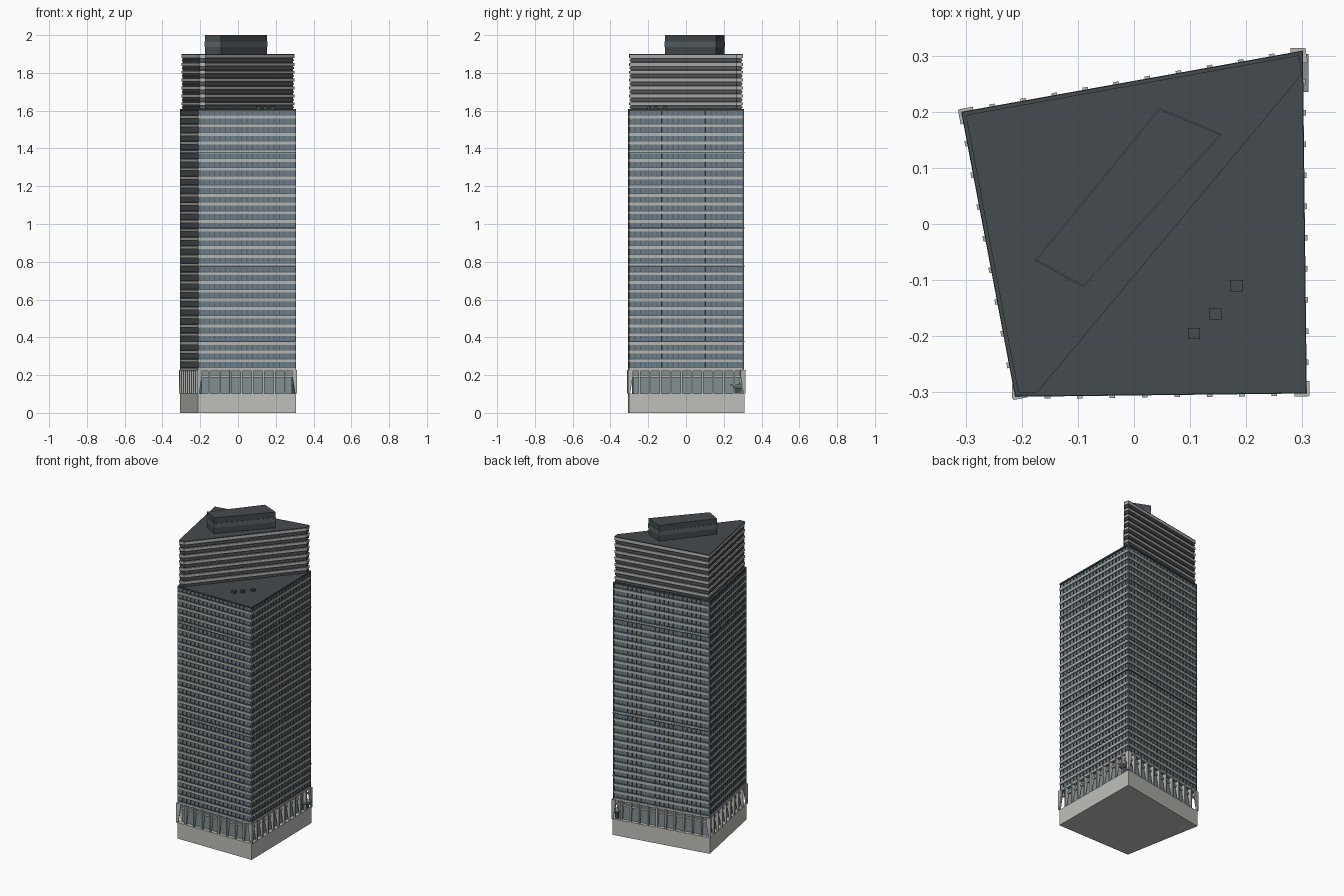
import bpy, bmesh
from mathutils import Vector

if "Cube" in bpy.data.objects:
    bpy.data.objects.remove(bpy.data.objects["Cube"])

FOOT = [(-0.212, -0.308), (0.308, -0.302), (0.301, 0.309), (-0.308, 0.2)]
CROWN = [(-0.212, -0.308), (-0.169, -0.307), (0.306, 0.264), (0.301, 0.309), (-0.308, 0.2)]
PENT = [(-0.177, -0.065), (-0.09, -0.113), (0.157, 0.16), (0.045, 0.207)]


def material(name, rgb):
    m = bpy.data.materials.new(name)
    m.diffuse_color = (*rgb, 1)
    m.use_nodes = True
    m.node_tree.nodes["Principled BSDF"].inputs["Base Color"].default_value = m.diffuse_color
    return m


STONE = material("pale_stone", (0.52, 0.52, 0.49))
BAND = material("band_grey", (0.46, 0.47, 0.45))
GLASS = material("blue_glass", (0.15, 0.21, 0.25))
LOBBY = material("lobby_glass", (0.22, 0.28, 0.29))
DARK = material("dark_roof", (0.06, 0.07, 0.075))
SMOKE = material("smoked_glass", (0.05, 0.05, 0.05))
FRAME = material("frame_grey", (0.10, 0.12, 0.13))


def inset(poly, d):
    """Move every edge of a counter-clockwise polygon inwards by d."""
    pts = [Vector(p) for p in poly]
    out = []
    for i, p in enumerate(pts):
        a = (p - pts[i - 1]).normalized()
        b = (pts[(i + 1) % len(pts)] - p).normalized()
        na, nb = Vector((-a.y, a.x)), Vector((-b.y, b.x))
        out.append(p + (na + nb) * d / (1 + na.dot(nb)))
    return out


def finish(name, bm, mat):
    bmesh.ops.recalc_face_normals(bm, faces=bm.faces)
    me = bpy.data.meshes.new(name)
    bm.to_mesh(me)
    bm.free()
    me.materials.append(mat)
    ob = bpy.data.objects.new(name, me)
    bpy.context.collection.objects.link(ob)
    return ob


def add_solid(bm, low, high):
    """Join two matching 3D loops into a closed solid."""
    a, b = [bm.verts.new(p) for p in low], [bm.verts.new(p) for p in high]
    bm.faces.new(a[::-1])
    bm.faces.new(b)
    for i in range(len(a)):
        j = (i + 1) % len(a)
        bm.faces.new((a[i], a[j], b[j], b[i]))


def prism(name, poly, z0, z1, mat):
    bm = bmesh.new()
    add_solid(bm, [(p[0], p[1], z0) for p in poly], [(p[0], p[1], z1) for p in poly])
    return finish(name, bm, mat)


def bands(name, poly, d0, d1, levels, mat):
    """Stack of hollow rings, between insets d0 and d1, one per (z0, z1)."""
    bm = bmesh.new()
    outer, inner = inset(poly, d0), inset(poly, d1)
    for z0, z1 in levels:
        loops = [[bm.verts.new((p.x, p.y, z)) for p in ring]
                 for ring, z in ((outer, z0), (outer, z1), (inner, z1), (inner, z0))]
        for k in range(4):
            a, b = loops[k], loops[(k + 1) % 4]
            for i in range(len(a)):
                j = (i + 1) % len(a)
                bm.faces.new((a[i], a[j], b[j], b[i]))
    return finish(name, bm, mat)


def fins(name, poly, bays, width, profile, mat):
    """Vertical fins along each edge; profile is (inward depth, z) points."""
    bm = bmesh.new()
    for i, p in enumerate(poly):
        p, q = Vector(p), Vector(poly[(i + 1) % len(poly)])
        t = (q - p).normalized()
        n = Vector((-t.y, t.x))
        count = max(1, round(bays * (q - p).length / 0.58))
        for k in range(count + 1):
            c = p.lerp(q, k / count)
            sides = []
            for s in (-width / 2, width / 2):
                pts = [c + t * s + n * d for d, z in profile]
                sides.append([(v.x, v.y, z) for v, (d, z) in zip(pts, profile)])
            add_solid(bm, *sides)
    return finish(name, bm, mat)


def box(name, x0, x1, y0, y1, z0, z1, mat):
    return prism(name, [(x0, y0), (x1, y0), (x1, y1), (x0, y1)], z0, z1, mat)


# Plinth and recessed lobby with tapering columns
prism("plinth", FOOT, 0, 0.102, STONE)
prism("lobby_glazing", inset(FOOT, 0.022), 0.102, 0.225, LOBBY)
fins("lobby_columns", FOOT, 10, 0.010,
     [(-0.004, 0.102), (0.006, 0.102), (0.022, 0.2), (0.022, 0.228), (-0.004, 0.228)], BAND)
bands("lobby_transom", FOOT, 0.012, 0.024, [(0.188, 0.2)], BAND)

# Main tower: glass core, floor bands and mullions
Z0, Z1, FLOORS = 0.222, 1.605, 30
h = (Z1 - Z0) / FLOORS
prism("tower_glass", inset(FOOT, 0.008), Z0, Z1 - 0.002, GLASS)
bands("tower_floor_bands", FOOT, 0.001, 0.009,
      [(Z0 + i * h, Z0 + i * h + 0.015) for i in range(FLOORS)], BAND)
bands("tower_sill_bands", FOOT, 0.004, 0.009,
      [(Z0 + i * h + 0.015, Z0 + i * h + 0.019) for i in range(FLOORS)], FRAME)
fins("tower_mullions", inset(FOOT, 0.003), 20, 0.004,
     [(0, Z0), (0.006, Z0), (0.006, Z1), (0, Z1)], FRAME)
bands("tower_joints", FOOT, 0.0, 0.009, [(z, z + 0.006) for z in (0.375, 0.775, 0.975, 1.375)], FRAME)
prism("terrace_roof", inset(FOOT, 0.001), Z1 - 0.006, Z1 + 0.003, DARK)

# Crown on the rear diagonal half
C0, C1, CF = 1.608, 1.9, 7
ch = (C1 - C0) / CF
prism("crown_glass", inset(CROWN, 0.013), C0, C1 - 0.005, SMOKE)
bands("crown_floor_bands", CROWN, 0.007, 0.014,
      [(C0 + (i + 0.5) * ch, C0 + (i + 0.5) * ch + 0.015) for i in range(CF)], BAND)
bands("crown_dark_bands", CROWN, 0.009, 0.014,
      [(C0 + (i + 0.12) * ch, C0 + (i + 0.32) * ch) for i in range(CF)], FRAME)
prism("crown_roof", inset(CROWN, 0.007), C1 - 0.006, C1, DARK)

# Plant room with louvre bands
prism("plant_room", inset(PENT, 0.002), C1, 2.0, DARK)
bands("plant_room_louvres", PENT, 0, 0.003, [(1.937, 1.965)], FRAME)

# Terrace vents
for i, (x, y) in enumerate([(0.107, -0.195), (0.145, -0.16), (0.182, -0.11)]):
    box(f"terrace_vent_{i + 1}", x - 0.011, x + 0.011, y - 0.01, y + 0.01, Z1, 1.622, DARK)

# Side entrance near the rear right corner
box("entrance_canopy", 0.27, 0.311, 0.235, 0.303, 0.145, 0.152, LOBBY)
box("entrance_door", 0.275, 0.295, 0.248, 0.294, 0.102, 0.145, DARK)
box("entrance_sign_panel", 0.304, 0.309, 0.25, 0.298, 0.13, 0.145, FRAME)
